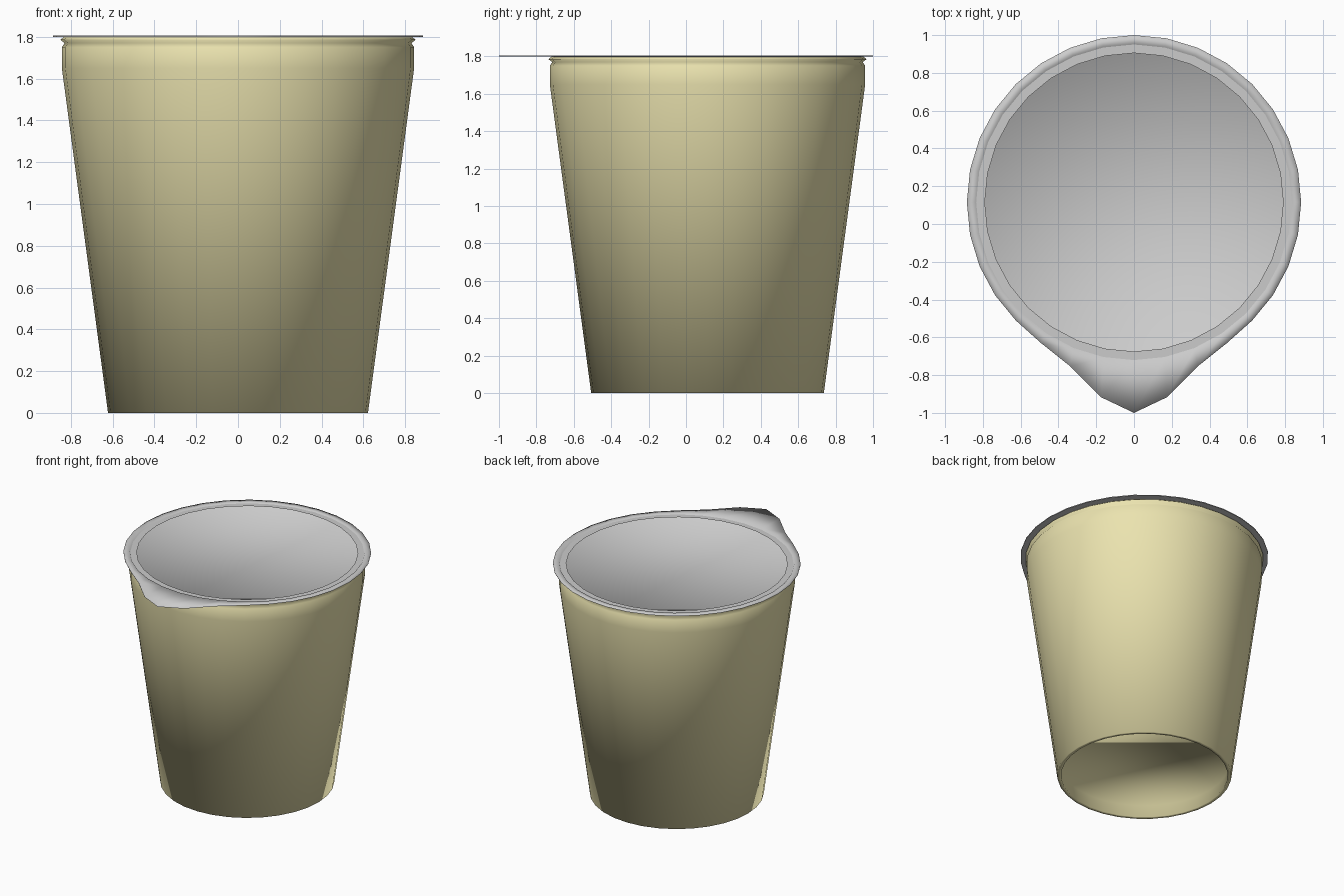
import bpy, bmesh, math

if "Cube" in bpy.data.objects:
    bpy.data.objects.remove(bpy.data.objects["Cube"])

SEG = 32      # sides of cup and lid
CY = 0.115    # centre of the round part (the pull tab takes up the front)


def lathe(name, profile, cap_end=True, shape=None):
    """Spin (radius, z) rings about the cup axis; shape() may shift the points."""
    bm = bmesh.new()
    rings = []
    for r, z in profile:
        ring = []
        for i in range(SEG):
            a = 2 * math.pi * i / SEG - math.pi / 2
            p = [r * math.cos(a), CY + r * math.sin(a), z]
            if shape:
                p = shape(i, r, p)
            ring.append(bm.verts.new(p))
        rings.append(ring)
    for lo, hi in zip(rings, rings[1:]):
        for i in range(SEG):
            j = (i + 1) % SEG
            bm.faces.new((lo[i], lo[j], hi[j], hi[i]))
    if cap_end:
        bm.faces.new(rings[-1])
    mesh = bpy.data.meshes.new(name)
    for f in bm.faces:
        f.smooth = True
    bm.to_mesh(mesh)
    bm.free()
    ob = bpy.data.objects.new(name, mesh)
    bpy.context.collection.objects.link(ob)
    return ob


# Cup: rim, groove, tapered wall, foot ring and recessed base
cup_profile = [
    (0.80, 1.795), (0.835, 1.798), (0.85, 1.785), (0.83, 1.77),
    (0.843, 1.75), (0.843, 1.65), (0.622, 0.0), (0.595, 0.0), (0.605, 0.10),
]
cup = lathe("cup", cup_profile)
cup.data.flip_normals()
mat = bpy.data.materials.new("cup_yellow")
mat.diffuse_color = (0.83, 0.77, 0.43, 1)
mat.use_nodes = True
mat.node_tree.nodes["Principled BSDF"].inputs["Base Color"].default_value = mat.diffuse_color
cup.data.materials.append(mat)

# Foil lid: flat flange with a pull tab at the front and a shallow sunken centre
TAB = {0: 0.23, 1: 0.165, 2: 0.05, 3: 0.01}


def pull_tab(i, r, p):
    if r > 0.86:
        p[1] -= TAB.get(min(i, SEG - i), 0)
    return p


lathe("foil_lid", [(0.885, 1.800), (0.885, 1.806), (0.84, 1.806), (0.82, 1.78)],
      shape=pull_tab)
# Underside of the lid flange
under = lathe("foil_lid_underside", [(0.79, 1.800), (0.885, 1.800)],
              cap_end=False, shape=pull_tab)
